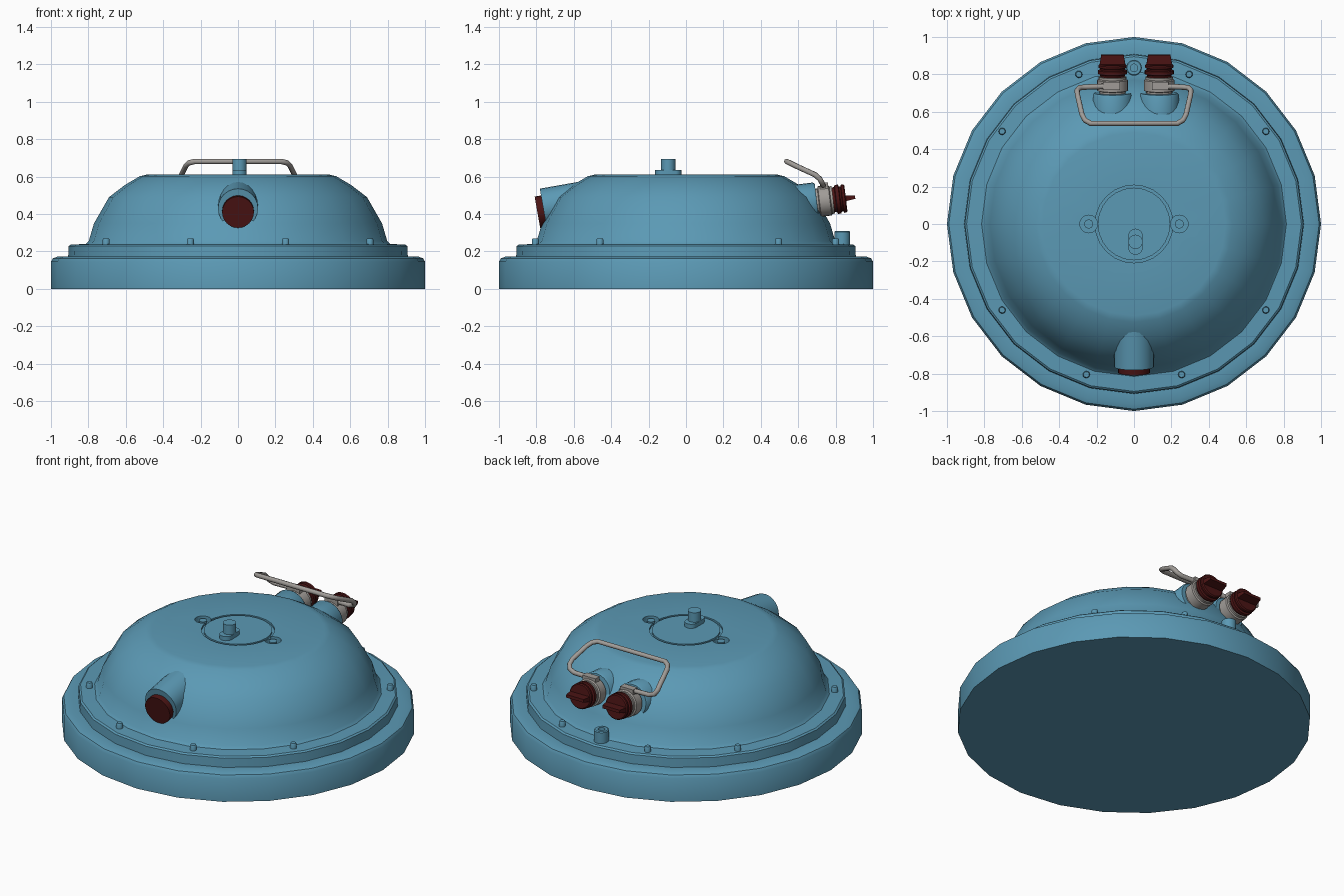
import bpy, bmesh
from math import cos, sin, pi, radians
from mathutils import Vector, Matrix

if "Cube" in bpy.data.objects:
    bpy.data.objects.remove(bpy.data.objects["Cube"])


def material(name, rgb):
    m = bpy.data.materials.new(name)
    m.diffuse_color = (*rgb, 1)
    m.use_nodes = True
    m.node_tree.nodes["Principled BSDF"].inputs["Base Color"].default_value = m.diffuse_color
    return m


BLUE = material("blue_paint", (0.105, 0.32, 0.46))
RED = material("dark_red", (0.07, 0.007, 0.007))
GREY = material("grey_metal", (0.35, 0.33, 0.31))


def frame(pos, axis):
    q = Vector(axis).to_track_quat('Z', 'Y')
    return Matrix.Translation(pos) @ q.to_matrix().to_4x4()


def select(ob):
    bpy.ops.object.select_all(action='DESELECT')
    ob.select_set(True)
    bpy.context.view_layer.objects.active = ob


def finish(name, bm, mat, angle=35):
    bmesh.ops.recalc_face_normals(bm, faces=bm.faces)
    me = bpy.data.meshes.new(name)
    bm.to_mesh(me)
    bm.free()
    ob = bpy.data.objects.new(name, me)
    bpy.context.collection.objects.link(ob)
    me.materials.append(mat)
    select(ob)
    bpy.ops.object.shade_smooth_by_angle(angle=radians(angle))
    return ob


def lathe(name, profile, mat, pos=(0, 0, 0), axis=(0, 0, 1), n=24):
    """Turn (radius, height) points around an axis; open ends are capped."""
    bm = bmesh.new()
    rings = [[bm.verts.new((r * cos(2 * pi * i / n), r * sin(2 * pi * i / n), h))
              for i in range(n)] for r, h in profile]
    for a, b in zip(rings, rings[1:]):
        for i in range(n):
            j = (i + 1) % n
            bm.faces.new((a[i], a[j], b[j], b[i]))
    bm.faces.new(rings[0])
    bm.faces.new(rings[-1])
    bm.transform(Matrix.Identity(4) if tuple(axis) == (0, 0, 1) and pos == (0, 0, 0)
                 else frame(pos, axis))
    return finish(name, bm, mat)


# housing with stepped rim, dome and lid groove
body = lathe("housing", [
    (1.0, 0), (1.0, 0.145), (0.99, 0.163), (0.965, 0.172), (0.908, 0.172),
    (0.905, 0.228), (0.895, 0.236), (0.815, 0.24), (0.798, 0.255), (0.77, 0.35),
    (0.69, 0.49), (0.605, 0.555), (0.525, 0.602), (0.49, 0.61), (0.208, 0.61),
    (0.208, 0.598), (0.194, 0.598), (0.194, 0.61)], BLUE)

# two round pockets in the lid, each with a pin
for side in (-1, 1):
    cut = lathe("pocket_cutter", [(0.047, 0.575), (0.047, 0.66)], BLUE,
                pos=(side * 0.242, 0, 0.0))
    cut.hide_render = True
    mod = body.modifiers.new("pocket", 'BOOLEAN')
    mod.operation, mod.object, mod.solver = 'DIFFERENCE', cut, 'EXACT'
    select(body)
    bpy.ops.object.modifier_apply(modifier=mod.name)
    bpy.data.objects.remove(cut)
    lathe("lid_pin", [(0.024, 0.57), (0.024, 0.606)], BLUE, pos=(side * 0.242, 0, 0.0), n=16)
select(body)
bpy.ops.object.shade_smooth_by_angle(angle=radians(35))

# oval foot and post on the lid
foot = lathe("post_foot", [(0.038, 0.605), (0.038, 0.636)], BLUE, pos=(0.008, -0.095, 0), n=24)
for v in foot.data.vertices:
    v.co.y += 0.032 if v.co.y > -0.095 + 1e-4 else -0.032
lathe("post", [(0.038, 0.63), (0.038, 0.695)], BLUE, pos=(0.008, -0.095, 0))

# rim bolts
for x, y in ((0.705, 0.495), (0.705, -0.46), (0.255, -0.805), (0.295, 0.80)):
    for side in (-1, 1):
        lathe("rim_bolt", [(0.019, 0.23), (0.019, 0.262), (0.015, 0.27)], BLUE,
              pos=(side * x, y, 0), n=12)

# hollow boss behind the dome
lathe("rear_boss", [(0.042, 0.23), (0.042, 0.305), (0.037, 0.31), (0.02, 0.31),
                    (0.02, 0.28)], BLUE, pos=(0, 0.835, 0))

# front inlet and its plug
front = (0, -cos(radians(10)), -sin(radians(10)))
lathe("front_inlet", [(0.107, -0.25), (0.107, 0)], BLUE, (0, -0.763, 0.43), front)
lathe("front_plug", [(0.085, -0.01), (0.085, 0.032)], RED, (0, -0.763, 0.415), front)

# rear outlets: stub, collar with lug, ribbed cap, tapered grip
rear = (0, cos(radians(7)), sin(radians(7)))
for x, side in ((-0.115, -1), (0.135, 1)):
    p = (x, 0.70, 0.465)
    lathe("outlet_stub", [(0.105, -0.16), (0.105, -0.01), (0.098, 0.0)], BLUE, p, rear)
    lathe("outlet_collar", [(0.07, -0.01), (0.07, 0.01), (0.082, 0.014), (0.082, 0.07),
                            (0.074, 0.075), (0.074, 0.088)], GREY, p, rear)
    lathe("outlet_cap", [(0.062, 0.08), (0.068, 0.10), (0.078, 0.104), (0.078, 0.122),
                         (0.067, 0.126), (0.067, 0.134), (0.076, 0.138), (0.076, 0.15),
                         (0.07, 0.156)], RED, p, rear)
    bm = bmesh.new()
    bmesh.ops.create_cube(bm, size=1)
    for v in bm.verts:
        top = v.co.z > 0
        v.co = Vector((v.co.x * (0.12 if top else 0.142),
                       v.co.y * (0.018 if top else 0.034), 0.206 if top else 0.14))
    bm.transform(frame(p, rear))
    finish("cap_grip", bm, RED)
    bm = bmesh.new()
    bmesh.ops.create_cube(bm, size=1)
    bm.transform(Matrix.Translation((x + side * 0.005, 0.737, 0.55))
                 @ Matrix.Diagonal((0.09, 0.042, 0.035, 1)))
    finish("handle_lug", bm, GREY)

# bent wire handle, mirrored about its middle
half = [(0.13, 0.737, 0.553), (0.26, 0.732, 0.553), (0.292, 0.728, 0.565), (0.304, 0.715, 0.588),
        (0.302, 0.69, 0.61), (0.278, 0.585, 0.658), (0.262, 0.555, 0.673), (0.232, 0.538, 0.681)]
path = half + [(-x, y, z) for x, y, z in reversed(half)]
cu = bpy.data.curves.new("wire_handle", 'CURVE')
cu.dimensions = '3D'
cu.bevel_depth, cu.bevel_resolution, cu.use_fill_caps = 0.0145, 2, True
sp = cu.splines.new('POLY')
sp.points.add(len(path) - 1)
for pt, co in zip(sp.points, path):
    pt.co = (*co, 1)
handle = bpy.data.objects.new("wire_handle", cu)
bpy.context.collection.objects.link(handle)
cu.materials.append(GREY)
select(handle)
bpy.ops.object.convert(target='MESH')
bpy.ops.object.shade_smooth_by_angle(angle=radians(50))
